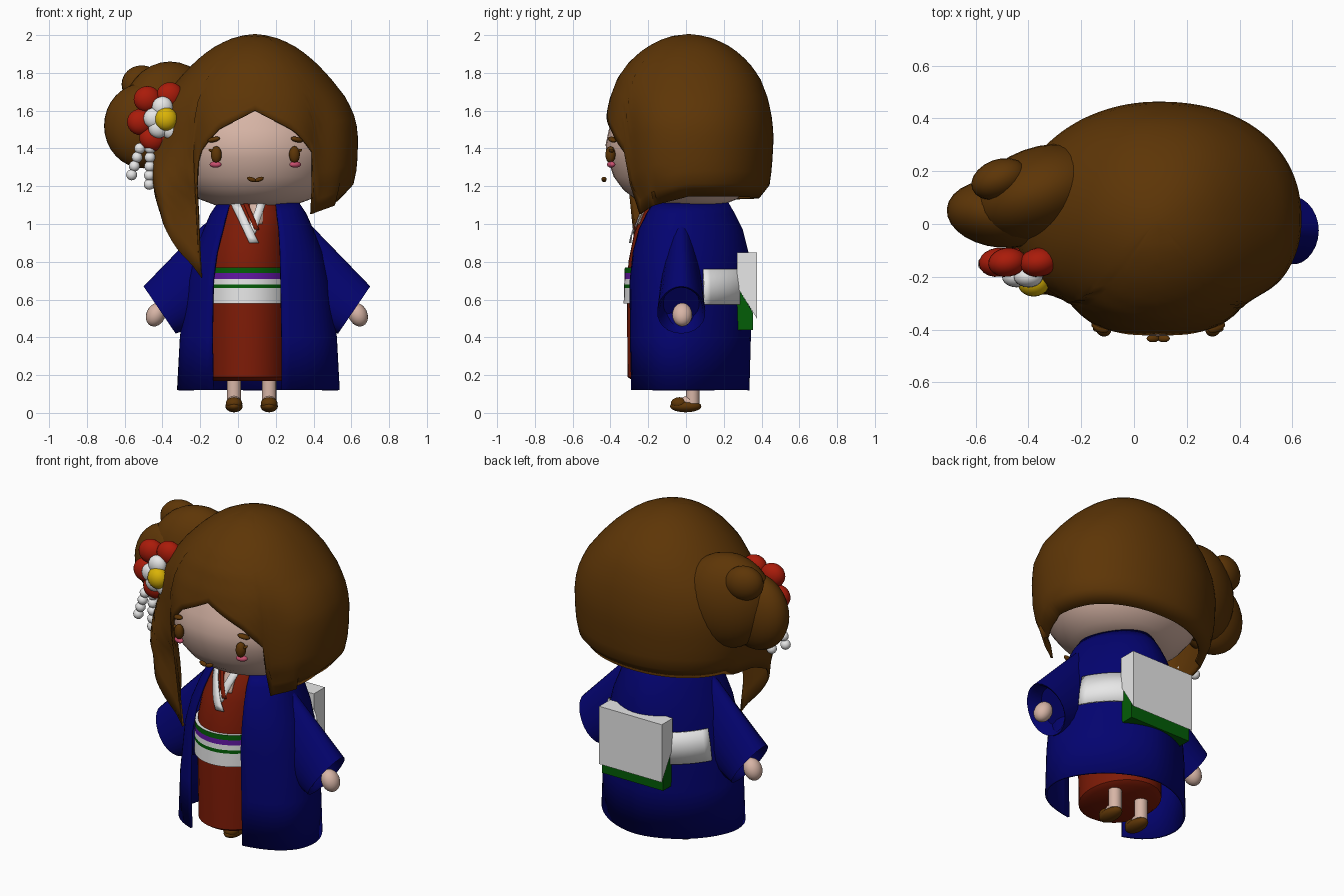
import bpy, bmesh, math
from mathutils import Vector, Matrix

if "Cube" in bpy.data.objects:
    bpy.data.objects.remove(bpy.data.objects["Cube"])

COL = {"brown": (.11, .036, .002), "navy": (.001, .001, .16), "rust red": (.21, .011, .002),
       "crimson": (.4, .011, .003), "skin": (.68, .46, .38), "white": (.8, .8, .8),
       "yellow": (.7, .45, .002), "green": (.001, .11, .002), "purple": (.12, .008, .36),
       "pink": (.6, .08, .16)}
MAT = {}
for n, c in COL.items():
    MAT[n] = bpy.data.materials.new(n)
    MAT[n].diffuse_color = (*c, 1)


def finish(name, bm, mats, angle=40, thick=0):
    bmesh.ops.remove_doubles(bm, verts=bm.verts, dist=1e-5)
    bmesh.ops.recalc_face_normals(bm, faces=bm.faces)
    me = bpy.data.meshes.new(name)
    bm.to_mesh(me)
    bm.free()
    for m in mats:
        me.materials.append(MAT[m])
    ob = bpy.data.objects.new(name, me)
    bpy.context.collection.objects.link(ob)
    if thick:
        mod = ob.modifiers.new("thickness", "SOLIDIFY")
        mod.thickness, mod.offset = thick, 0
    bpy.ops.object.select_all(action="DESELECT")
    ob.select_set(True)
    bpy.context.view_layer.objects.active = ob
    if angle:
        bpy.ops.object.shade_smooth_by_angle(angle=math.radians(angle))
    return ob


def loft(name, rings, mats, closed=True, caps=False, thick=0, angle=40, row_mat=None):
    """Skin a list of equally long point rings."""
    bm = bmesh.new()
    vs = [[bm.verts.new(p) for p in r] for r in rings]
    n = len(rings[0])
    for i in range(len(vs) - 1):
        for j in range(n if closed else n - 1):
            k = (j + 1) % n
            f = bm.faces.new((vs[i][j], vs[i][k], vs[i + 1][k], vs[i + 1][j]))
            if row_mat:
                f.material_index = row_mat[i]
    if caps:
        bm.faces.new(vs[0])
        bm.faces.new(vs[-1])
    return finish(name, bm, mats, angle, thick)


def ball(name, loc, r, mat, tilt=0, yaw=0, seg=20):
    """Ellipsoid, tilted in the front plane and turned about the vertical."""
    bm = bmesh.new()
    m = (Matrix.Translation(loc) @ Matrix.Rotation(math.radians(yaw), 4, "Z")
         @ Matrix.Rotation(math.radians(tilt), 4, "Y") @ Matrix.Diagonal((*r, 1)))
    bmesh.ops.create_uvsphere(bm, u_segments=seg, v_segments=seg // 2 + 2, radius=1, matrix=m)
    return finish(name, bm, [mat], 60)


def lerp(tab, t):
    """Interpolate rows (key, values...) at t."""
    if t <= tab[0][0]:
        return tab[0][1:]
    for a, b in zip(tab, tab[1:]):
        if t <= b[0]:
            f = (t - a[0]) / (b[0] - a[0])
            return [p + (q - p) * f for p, q in zip(a[1:], b[1:])]
    return tab[-1][1:]


def clamp(v):
    return min(1, max(0, v))


def power(v, e):
    return math.copysign(abs(v) ** e, v)


def ring(cx, cy, rx, ry, z, n=40):
    return [(cx + rx * math.sin(2 * math.pi * i / n), cy - ry * math.cos(2 * math.pi * i / n), z)
            for i in range(n)]


# Head
HEAD = [(1.1, .45), (1.13, .62), (1.18, .77), (1.25, .89), (1.35, .97), (1.42, .99), (1.5, .95),
        (1.6, .86), (1.7, .74), (1.8, .57), (1.88, .36), (1.93, .12)]
loft("head", [ring(.09, 0, .47 * r, .43 * r, z) for z, r in HEAD], ["skin"], caps=True)
loft("neck", [ring(.09, 0, .12, .11, z) for z in (1.0, 1.13)], ["skin"], caps=True)

# Hair shell (height, width factor, depth factor) with a hairline set by the angle from the front
CROWN = [(.7, .82, .82), (.85, .88, .85), (1.05, .87, .83), (1.14, .92, .83), (1.2, .95, .95),
         (1.3, .99, .98), (1.45, 1, 1), (1.55, .98, .985), (1.66, .89, .935), (1.77, .73, .84),
         (1.85, .59, .71), (1.9, .48, .59), (1.935, .385, .48), (1.97, .26, .33),
         (1.99, .15, .19), (2, 0, 0)]
LINE = [(-180, 1.14), (-95, 1.13), (-80, 1.05), (-57, .86), (-48, .78), (-41.5, .71), (-39, 1.2),
        (-35, 1.37), (-21, 1.5), (0, 1.6), (23, 1.49), (36, 1.38), (38.5, 1.25), (41, 1.05),
        (60, 1.1), (90, 1.15), (120, 1.15), (180, 1.14)]
N, ROWS = 120, 20
rings = []
for i in range(ROWS + 1):
    row = []
    for j in range(N):
        deg = -180 + 360 * j / N
        a = math.radians(deg)
        z = 2 - (2 - lerp(LINE, deg)[0]) * (i / ROWS) ** 1.6
        rx, ry = lerp(CROWN, z)
        if z < 1.2 and (deg > 60 or deg < -110):  # hair curls in at the sides and back
            rx = min(rx, ry)
        dent = 1 - .06 * math.exp(-((abs(deg) - 42) / 12) ** 2) * clamp((1.75 - z) / .25)
        e = .9 if deg > 90 else 1
        push = math.exp(-((deg + 78) / 22) ** 2) * clamp((1.45 - z) / .3)  # side lock sweeps forward
        row.append((.09 + .54 * rx * dent * power(math.sin(a), e) - .03 * push,
                    .015 - .443 * ry * dent * power(math.cos(a), e) - .15 * push, z))
    rings.append(row)
loft("hair", rings, ["brown"], thick=.012, angle=50)

# Side bun
ball("bun_base", (-.36, .12, 1.58), (.26, .17, .28), "brown", yaw=20, seg=28)
ball("bun_outer", (-.5, .04, 1.52), (.21, .13, .225), "brown", yaw=-5, seg=28)
ball("bun_top", (-.51, .17, 1.74), (.11, .075, .1), "brown", yaw=20)

# Hair flower and hanging beads
for x, z in ((-.48, 1.66), (-.36, 1.68), (-.515, 1.54), (-.45, 1.455), (-.35, 1.46)):
    ball("flower_petal", (x, -.145, z), (.073, .055, .07), "crimson", yaw=8)
for x, z in ((-.4, 1.62), (-.445, 1.56), (-.42, 1.51), (-.35, 1.5)):
    ball("inner_petal", (x, -.2, z), (.055, .04, .055), "white")
ball("flower_centre", (-.38, -.225, 1.555), (.06, .05, .062), "yellow")
for x0, x1, z0, z1, n in ((-.52, -.563, 1.4, 1.26, 4), (-.465, -.47, 1.4, 1.21, 5)):
    for i in range(n):
        f = i / (n - 1)
        ball("hanging_bead", (x0 + (x1 - x0) * f, -.15, z0 + (z1 - z0) * f), (.029,) * 3, "white", seg=12)

# Facial features
for s in (-1, 1):
    x = .092 + s * .207
    ball("eye", (x, -.4, 1.367), (.029, .026, .045), "brown", yaw=s * 22)
    ball("eyelash", (x + s * .027, -.395, 1.388), (.016, .014, .008), "brown", tilt=-s * 30, seg=10)
    ball("eyebrow", (.092 + s * .22, -.39, 1.447), (.036, .02, .014), "brown", tilt=s * 12, yaw=s * 22, seg=12)
    ball("blush", (x + s * .004, -.396, 1.315), (.033, .02, .017), "pink", yaw=s * 22, seg=14)
    ball("mouth_half", (.092 + s * .02, -.434, 1.236), (.026, .014, .012), "brown", tilt=-s * 20, seg=12)

# Inner kimono
KIM = [(.17, .05, .185, .22), (.19, .05, .21, .25), (.6, .05, .218, .252), (.8, .05, .215, .245),
       (.95, .06, .2, .215), (1.05, .08, .18, .175), (1.13, .08, .15, .13)]
KY = -.06
loft("kimono", [ring(cx, KY, rx, ry, z) for z, cx, rx, ry in KIM], ["rust red"], caps=True)


def chest(x, z, out):
    cx, rx, ry = lerp(KIM, z)
    return (x, KY - ry * math.sqrt(max(0, 1 - ((x - cx) / rx) ** 2)) - out, z)


def collar(name, x0, z0, x1, z1, w, out, mat):
    rows = []
    for i in range(9):
        f = i / 8
        x, z = x0 + (x1 - x0) * f, z0 + (z1 - z0) * f
        rows.append([chest(x - w / 2, z, out), chest(x + w / 2, z, out)])
    loft(name, rows, [mat], closed=False, thick=.006)


# Crossed collar strips
collar("neck_opening", .1, 1.11, .095, 1.0, .07, .003, "skin")
collar("collar_right", .125, 1.11, .07, .95, .045, .01, "white")
collar("collar_left", -.015, 1.11, .085, .9, .05, .014, "white")
collar("lapel_inner", .04, 1.11, .1, .97, .025, .012, "rust red")

# Striped sash
ZS = (.58, .66, .68, .71, .74, .77)
sash = []
for z in ZS:
    cx, rx, ry = lerp(KIM, z)
    sash.append(ring(cx, KY, rx + .018, ry + .018, z))
loft("sash", sash, ["white", "green", "purple"], caps=True, row_mat=[0, 1, 0, 2, 1])

# Open outer robe: height, half width, half depth, left and right front edges
ROBE = [(.12, .425, .31, -.13, .23), (.4, .41, .318, -.135, .23), (.7, .375, .32, -.13, .225),
        (.85, .335, .305, -.11, .222), (.97, .285, .275, -.08, .215), (1.05, .25, .235, -.06, .205),
        (1.11, .21, .2, -.04, .2)]
E = .85


def robe_point(rx, ry, a, z):
    """Full at the front, chamfered towards the back, widest a little forward."""
    s, c = math.sin(a), math.cos(a)
    e, d = (E, ry - .05) if c > 0 else (1.2, ry + .05)
    return (.108 + rx * power(s, E if c > 0 else 1.1), -.03 - d * power(c, e), z)


rings = []
for z, rx, ry, xl, xr in ROBE:
    al = math.asin(((.108 - xl) / rx) ** (1 / E))
    ar = math.asin(((xr - .108) / rx) ** (1 / E))
    rings.append([robe_point(rx, ry, ar + (2 * math.pi - al - ar) * i / 48, z) for i in range(49)])
loft("robe", rings, ["navy"], closed=False, thick=.012)

# Band across the robe's back
band = []
for z in (.575, .67, .76):
    rx, ry = lerp(ROBE, z)[:2]
    band.append([robe_point(rx + .014, ry + .014, math.radians(113 + 131 * i / 24), z) for i in range(25)])
loft("back_band", band, ["white"], closed=False, thick=.012)


def prism(name, prof, x0, x1, mat):
    loft(name, [[(x, y, z) for y, z in prof] for x in (x0, x1)], [mat], caps=True, angle=0)


# Box bow on the back
prism("bow_block", [(.27, .85), (.375, .85), (.375, .5), (.27, .67)], -.1, .32, "white")
prism("bow_under", [(.27, .67), (.355, .53), (.355, .44), (.27, .44)], -.095, .315, "green")


def cuff(s, top, bot, w, shift=0, k=1, taper=.1):
    t, b = Vector((top[0], 0, top[1])), Vector((bot[0], 0, bot[1]))
    mid, half = (t + b) / 2, (t - b) / 2 * k
    out = []
    for i in range(24):
        a = 2 * math.pi * i / 24
        p = mid + half * math.cos(a)
        y = -.025 + w * k * math.sin(a) * (1 - taper * math.cos(a))
        out.append((.1 + s * (p.x - .1 - shift), y, p.z + shift * .6))
    return out


# Sleeves, hands, legs and sandals
for s in (-1, 1):
    end = (.7, .67), (.53, .42), .127
    loft("sleeve", [cuff(s, (.26, 1.08), (.36, .47), .09, taper=.35),
                    cuff(s, (.39, .99), (.44, .45), .105, taper=.35),
                    cuff(s, *end), cuff(s, *end, .01, .9), cuff(s, *end, .07, .75)],
         ["navy"], caps=True)
    ball("hand", (.1 + s * .535, -.02, .52), (.05, .053, .065), "skin", tilt=-s * 25)
    x = .072 + s * .093
    loft("leg", [ring(x, .035, .038, .036, z, 16) for z in (.05, .25)], ["skin"], caps=True)
    ball("foot", (x, .015, .06), (.036, .05, .03), "skin")
    ball("sandal_toe", (x, -.035, .05), (.044, .045, .033), "brown")
    ball("sandal_sole", (x, -.002, .035), (.046, .083, .032), "brown")

for m in bpy.data.materials:
    if m.users and not m.is_grease_pencil:
        m.use_nodes = True
        m.node_tree.nodes["Principled BSDF"].inputs["Base Color"].default_value = m.diffuse_color
